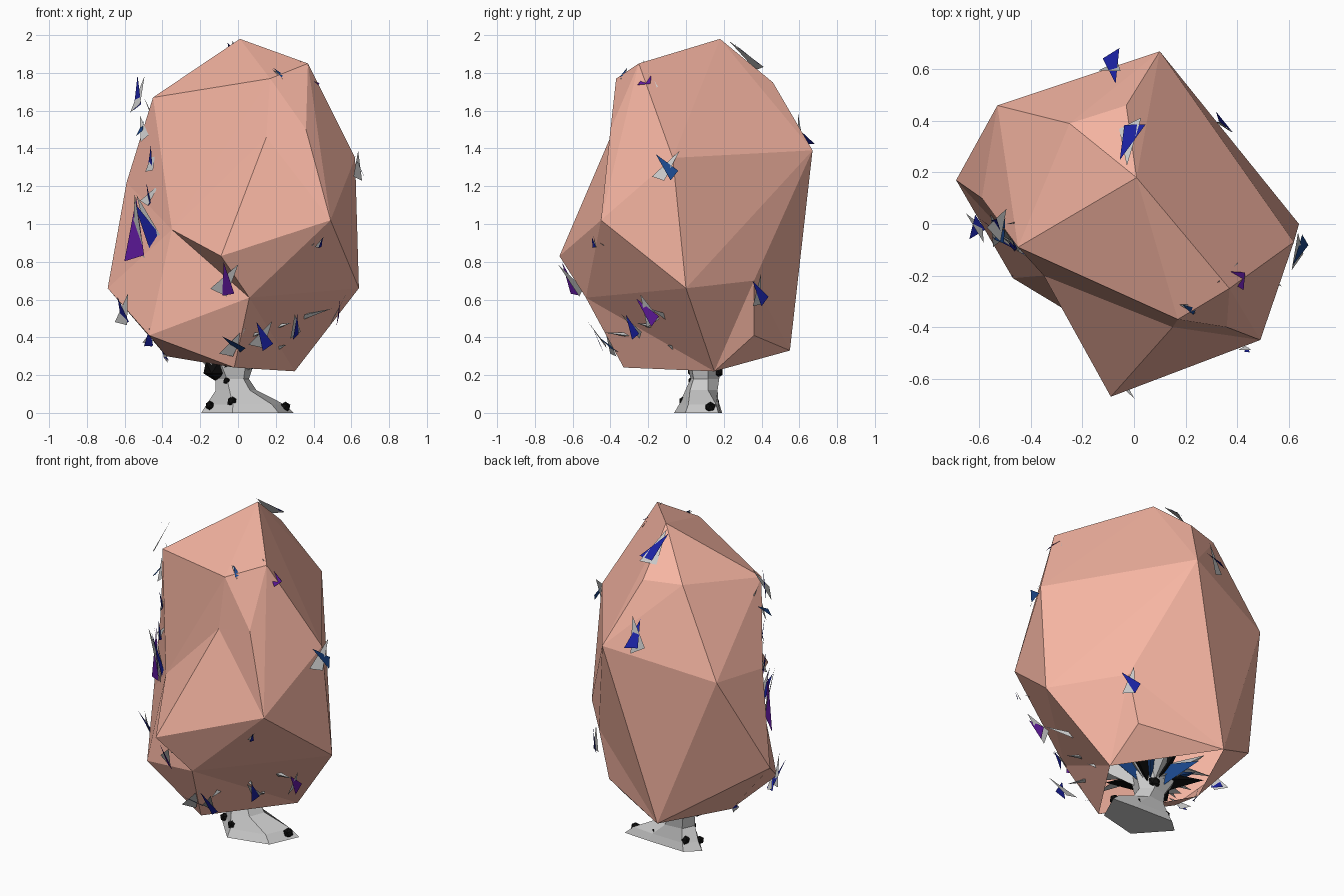
import bpy, bmesh, math, random
from mathutils import Vector

if "Cube" in bpy.data.objects:
    bpy.data.objects.remove(bpy.data.objects["Cube"])
random.seed(4)

def material(name, rgb):
    m = bpy.data.materials.new(name)
    m.diffuse_color = (*rgb, 1)
    m.use_nodes = True
    m.node_tree.nodes["Principled BSDF"].inputs["Base Color"].default_value = m.diffuse_color
    return m

SALMON = material("foliage", (0.92, 0.46, 0.36))
BLACK = material("bark_mark", (0.004, 0.004, 0.004))
NAVY = material("navy_leaf", (0.01, 0.015, 0.35))
PURPLE = material("purple_leaf", (0.12, 0.01, 0.35))
BLUE = material("blue_leaf", (0.01, 0.06, 0.25))

def finish(bm, name, mat=None):
    me = bpy.data.meshes.new(name)
    bm.to_mesh(me)
    bm.free()
    ob = bpy.data.objects.new(name, me)
    bpy.context.collection.objects.link(ob)
    if mat:
        me.materials.append(mat)
    return ob

# Foliage crown: faceted hull around its outer corner points
corners = {'A': (.01, .18, 1.98), 'B': (.37, -.25, 1.85), 'C': (.10, .67, 1.39),
           'D': (-.53, .46, 1.25), 'K': (-.03, .46, 1.75), 'L': (-.25, .39, 1.75),
           'T': (.37, -.13, 1.71), 'U': (.36, -.40, 1.5), 'V': (.17, -.37, 1.77),
           'W': (-.45, -.09, 1.67), 'Q': (.62, -.07, 1.35), 'R': (.49, -.45, 1.02),
           'P': (.64, 0, .66), 'S': (-.09, -.67, .83), 'Y': (-.47, -.21, .41),
           'G': (-.02, -.33, .24), 'H': (.30, .15, .22), 'E': (-.19, .55, .33),
           'N': (-.69, .17, .66), 'O': (-.38, .10, .30), 'J': (-.59, .10, 1.22)}
bm = bmesh.new()
vert = {k: bm.verts.new(c) for k, c in corners.items()}
bmesh.ops.convex_hull(bm, input=bm.verts[:])
bmesh.ops.recalc_face_normals(bm, faces=bm.faces[:])
# open underside
under = [f for f in bm.faces if f.calc_center_median().z < .30 and abs(f.normal.z) > .7]
bmesh.ops.delete(bm, geom=under, context='FACES')

def dent(name, p, ring):
    """Replace the facets inside a ring of corners by a fan around point p."""
    inside = {vert[r] for r in ring}
    old = [f for f in bm.faces if set(f.verts) <= inside]
    rim = [tuple(e.verts) for f in old for e in f.edges
           if sum(g in old for g in e.link_faces) == 1]
    bmesh.ops.delete(bm, geom=old, context='FACES_KEEP_BOUNDARY')
    mid = vert[name] = bm.verts.new(p)
    for a, b in rim:
        bm.faces.new((a, b, mid))

dent('Z', (.06, -.53, .61), 'SPRHGY')
dent('X', (-.35, -.20, .97), 'NJWVSYZ')
dent('M', (.15, -.40, 1.46), 'XVSUR')
dent('F', (.34, .36, .70), 'PCEH')
dent('I', (.27, .36, .41), 'FEH')
bmesh.ops.recalc_face_normals(bm, faces=bm.faces[:])
finish(bm, "foliage_crown", SALMON)

# Trunk: hexagonal rings (centre x, centre y, radius x, radius y, z, backward sweep of the feet)
rings = [(.05, .05, .25, .13, 0, .1), (.04, .06, .21, .11, .045, .08),
         (-.01, .08, .11, .09, .12, .02), (-.03, .10, .09, .08, .18, 0),
         (-.05, .10, .14, .10, .27, 0), (-.04, .08, .09, .08, .6, 0),
         (0, .05, .02, .02, 1.2, 0)]
bm = bmesh.new()
loops = []
for cx, cy, rx, ry, z, sweep in rings:
    angles = [k * math.pi / 3 + .2 for k in range(6)]
    loops.append([bm.verts.new((cx + rx * math.cos(a),
                                cy + ry * math.sin(a) + sweep * math.cos(a) ** 2, z)) for a in angles])
for lo, hi in zip(loops, loops[1:]):
    for k in range(6):
        j = (k + 1) % 6
        bm.faces.new((lo[k], lo[j], hi[j], hi[k]))
bm.faces.new(loops[0][::-1])
bm.faces.new(loops[-1])
finish(bm, "trunk")

# Dark bark patches, mostly sunk into the trunk
bm = bmesh.new()
for p, s in [((-.15, .08, .04), .025), ((-.03, -.01, .06), .03), ((.25, .13, .03), .03),
             ((.10, .15, .06), .025), ((-.12, .07, .24), .07), ((-.01, .16, .22), .04),
             ((-.06, .03, .17), .02), ((-.10, .15, .05), .03)]:
    g = bmesh.ops.create_icosphere(bm, subdivisions=1, radius=s)
    bmesh.ops.translate(bm, verts=g['verts'], vec=p)
finish(bm, "bark_patches", BLACK)

# Leaf shards (x, y, z, size) breaking through the crown, each on a thin branch
shards = [(-.02, .32, 1.88, .13), (-.08, .60, 1.47, .12), (.37, -.20, 1.77, .11),
          (-.52, .00, 1.68, .12), (-.50, -.03, 1.50, .08), (-.45, -.08, 1.34, .09),
          (-.46, -.08, 1.15, .08), (-.53, -.02, .95, .22), (-.46, -.08, .97, .2),
          (.63, -.10, 1.30, .11), (.22, -.42, 1.20, .08), (.43, -.48, .90, .04),
          (-.06, -.60, .70, .13), (.13, -.46, .41, .11), (-.02, -.40, .37, .11),
          (-.60, -.02, .54, .11), (-.46, -.16, .40, .08), (.52, -.20, .54, .11),
          (.34, .38, .64, .10), (.21, -.32, 1.79, .05), (-.38, .08, .32, .06),
          (.30, -.28, .46, .09)]
grey, wood, dark = bmesh.new(), bmesh.new(), bmesh.new()
tint = [(bmesh.new(), m) for m in (NAVY, PURPLE, BLUE)]

def blade(b, p, n, size, ang):
    tilt = Vector([random.uniform(-.4, .4) for _ in range(3)])
    m = (n + tilt).normalized()
    side = m.cross(Vector((0, 0, 1))).normalized()
    d = side.cross(m) * math.cos(ang) + side * math.sin(ang)
    w = m.cross(d) * size * .36
    pts = (p + d * size, p - d * size * .8 + w, p - d * size * .6 - w)
    b.faces.new([b.verts.new(q) for q in pts])

def stick(b, a, c, r):
    d = (c - a).normalized()
    u = d.orthogonal().normalized()
    v = d.cross(u)
    ring = [b.verts.new(a + (u * math.cos(t) + v * math.sin(t)) * r)
            for t in (0, 2.1, 4.2)]
    tip = b.verts.new(c)
    for k in range(3):
        b.faces.new((ring[k], ring[(k + 1) % 3], tip))

for i, (x, y, z, s) in enumerate(shards):
    p = Vector((x, y, z))
    out = Vector((x, y, (z - 1) * .5)).normalized()
    n = (out - Vector((0, .7 if x < -.44 else 0, 0))).normalized()
    blade(grey, p + out * .005, n, s, random.uniform(-.8, .5))
    blade(tint[(0, 0, 1, 0, 2)[i % 5]][0], p + out * .015, n, s * .85, random.uniform(-.5, .8))
    base = Vector((-.03, .08, .25 + .3 * min(z, 1.2)))
    stick(wood, base, p - out * .03, .06)
# low branches filling the open underside
for k in range(18):
    a = k * math.tau / 18
    tip = Vector((-.02 + .36 * math.cos(a), .08 + .28 * math.sin(a), (.36, .46)[k % 2]))
    stick((tint[2][0], wood, dark)[k % 3], Vector((-.04, .1, .27)), tip, .09)
finish(grey, "grey_leaf_shards")
finish(wood, "branches")
finish(dark, "dark_branches", BLACK)
for b, m in tint:
    finish(b, m.name + "_shards", m)
